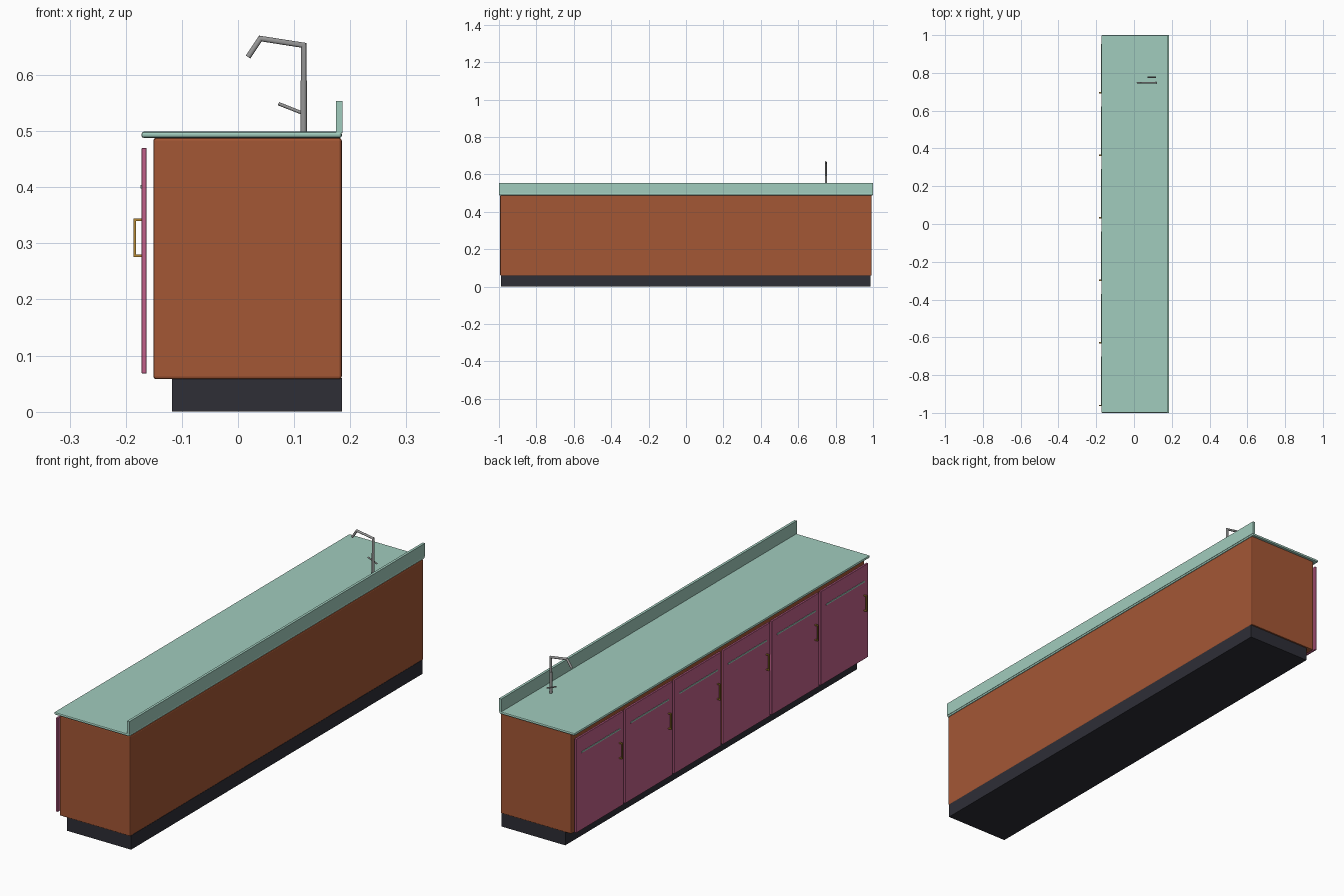
import bpy
import bmesh
from mathutils import Vector

cube = bpy.data.objects.get("Cube")
if cube:
    bpy.data.objects.remove(cube, do_unlink=True)


def material(name, rgb):
    linear = [(c / 255 / 12.92) if c < 11 else ((c / 255 + 0.055) / 1.055) ** 2.4 for c in rgb]
    mat = bpy.data.materials.new(name)
    mat.use_nodes = True
    mat.diffuse_color = (*linear, 1)
    mat.node_tree.nodes["Principled BSDF"].inputs["Base Color"].default_value = (*linear, 1)
    return mat


WOOD = material("brown wood", (164, 87, 53))
TEAL = material("pale teal", (161, 204, 189))
PINK = material("plum pink", (193, 96, 138))
DARK = material("dark plinth", (46, 46, 54))
BRASS = material("brass", (178, 134, 52))
STEEL = material("steel grey", (150, 150, 150))


def finish(bm, name, mat, smooth=False):
    mesh = bpy.data.meshes.new(name)
    bm.to_mesh(mesh)
    bm.free()
    mesh.materials.append(mat)
    obj = bpy.data.objects.new(name, mesh)
    bpy.context.collection.objects.link(obj)
    if smooth:
        bpy.ops.object.select_all(action="DESELECT")
        obj.select_set(True)
        bpy.context.view_layer.objects.active = obj
        bpy.ops.object.shade_smooth_by_angle()
    return obj


def box(name, mat, xs, ys, zs, bevel=0, segments=2):
    """Box between pairs of limits, with optional rounded edges."""
    bm = bmesh.new()
    bmesh.ops.create_cube(bm, size=1)
    for v in bm.verts:
        v.co = [lim[0] if c < 0 else lim[1] for c, lim in zip(v.co, (xs, ys, zs))]
    bmesh.ops.recalc_face_normals(bm, faces=bm.faces)
    obj = finish(bm, name, mat)
    if bevel:
        mod = obj.modifiers.new("rounded edges", "BEVEL")
        mod.width = bevel
        mod.segments = segments
    return obj


def tube(name, mat, points, radius, sides=16):
    """Round bar in the xz plane, mitred at each corner of its path."""
    bm = bmesh.new()
    pts = [Vector(p) for p in points]
    side = Vector((0, 1, 0))
    rings = []
    for i, p in enumerate(pts):
        before = (p - pts[i - 1]).normalized() if i else (pts[1] - p).normalized()
        after = (pts[i + 1] - p).normalized() if i < len(pts) - 1 else before
        tangent = (before + after).normalized()
        across = tangent.cross(side) / max(tangent.dot(before), 0.3)
        ring = bmesh.ops.create_circle(bm, segments=sides, radius=radius)["verts"]
        for v in ring:
            v.co = p + across * v.co.x + side * v.co.y
        rings.append(ring)
    for a, b in zip(rings, rings[1:]):
        for k in range(sides):
            n = (k + 1) % sides
            bm.faces.new((a[k], a[n], b[n], b[k]))
    bm.faces.new(rings[0][::-1])
    bm.faces.new(rings[-1])
    bmesh.ops.recalc_face_normals(bm, faces=bm.faces)
    return finish(bm, name, mat, smooth=True)


# Cabinet, plinth and worktop
box("plinth", DARK, (-0.118, 0.185), (-0.988, 0.986), (0, 0.06))
box("cabinet_body", WOOD, (-0.151, 0.185), (-0.994, 0.992), (0.058, 0.488), 0.005)
box("worktop", TEAL, (-0.172, 0.185), (-1, 1), (0.488, 0.499), 0.004)
box("backsplash", TEAL, (0.175, 0.186), (-1, 1), (0.497, 0.554))

# Six doors, each with a trim strip and a bracket handle
for i in range(6):
    y = 0.828 - 0.331 * i
    box(f"door_{i + 1}", PINK, (-0.172, -0.163), (y - 0.16, y + 0.16), (0.068, 0.47), 0.001, 1)
    box(f"door_trim_{i + 1}", TEAL, (-0.174, -0.171), (y - 0.135, y + 0.125), (0.398, 0.404))
    hy = (y - 0.137, y - 0.130)
    box(f"handle_grip_{i + 1}", BRASS, (-0.186, -0.182), hy, (0.276, 0.344))
    for label, z in (("lower", 0.276), ("upper", 0.340)):
        box(f"handle_{label}_arm_{i + 1}", BRASS, (-0.183, -0.171), hy, (z, z + 0.004))

# Tap with angular spout and side lever
TAP_Y = 0.748
tube("tap_base", STEEL, [(0.117, TAP_Y, 0.497), (0.117, TAP_Y, 0.59)], 0.0058)
tube("tap_spout", STEEL, [(0.117, TAP_Y, 0.497), (0.117, TAP_Y, 0.653),
                          (0.04, TAP_Y, 0.665), (0.018, TAP_Y, 0.632)], 0.0048)
tube("tap_lever", STEEL, [(0.115, 0.777, 0.532), (0.072, 0.777, 0.549)], 0.003)
